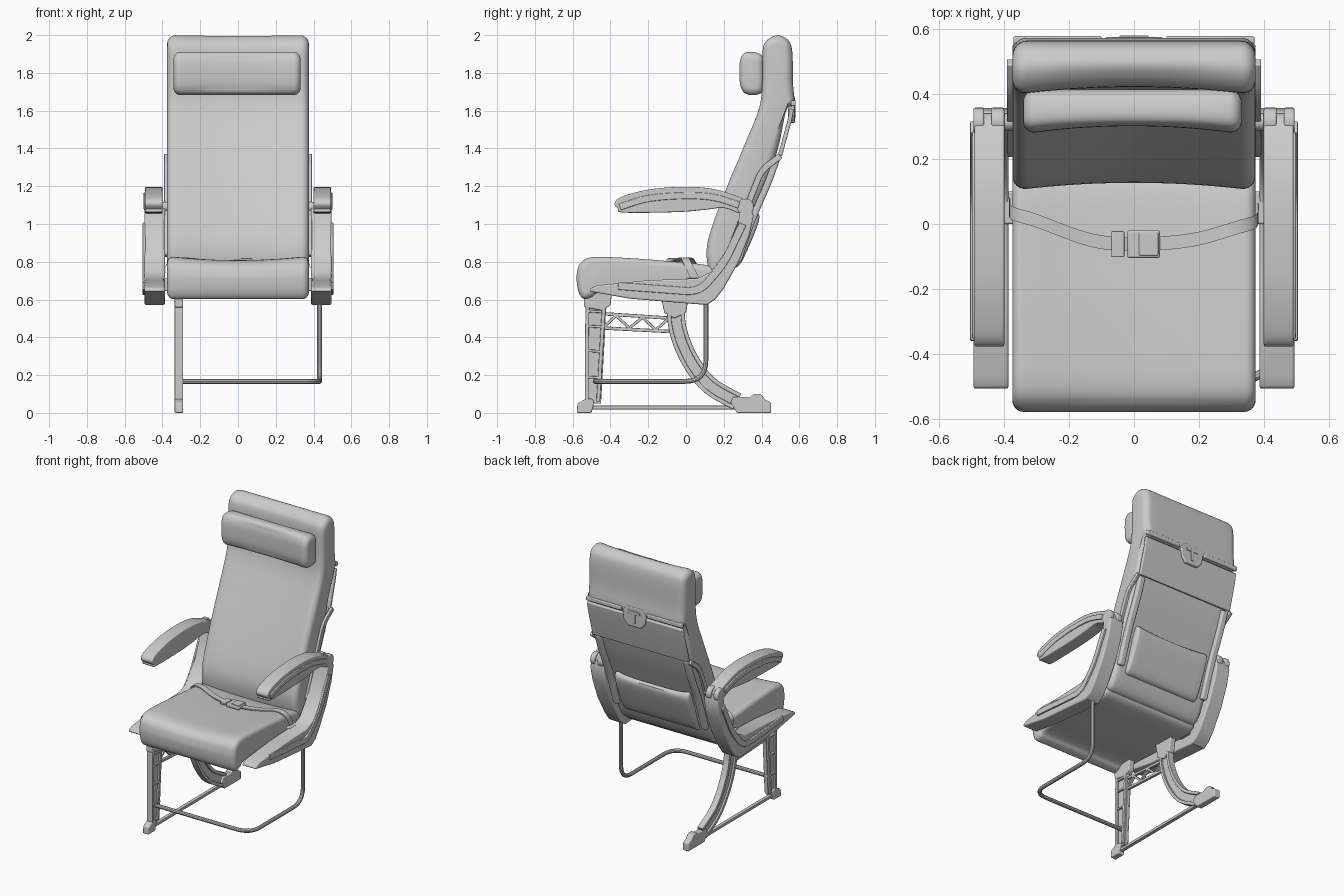
import bpy, bmesh, math
from mathutils import Vector as V

if "Cube" in bpy.data.objects:
    bpy.data.objects.remove(bpy.data.objects["Cube"])


def spline(pts, n=5, closed=True):
    """Catmull-Rom curve through the points."""
    k, out = len(pts), []
    P = [V(p) for p in pts]
    for i in range(k if closed else k - 1):
        g = (lambda j: P[j % k]) if closed else (lambda j: P[min(max(j, 0), k - 1)])
        a, b, c, d = g(i - 1), g(i), g(i + 1), g(i + 2)
        for s in range(n):
            t = s / n
            out.append(0.5 * (2 * b + (c - a) * t + (2 * a - 5 * b + 4 * c - d) * t * t
                              + (3 * b - a - 3 * c + d) * t ** 3))
    return out if closed else out + [P[-1]]


def fillet(pts, r, n=8):
    """Polyline with rounded corners."""
    P = [V(p) for p in pts]
    out = [P[0]]
    for a, b, c in zip(P, P[1:], P[2:]):
        p, q = b + (a - b).normalized() * r, b + (c - b).normalized() * r
        out += [p * (1 - t) ** 2 + b * 2 * t * (1 - t) + q * t * t for t in (i / n for i in range(n + 1))]
    return out + [P[-1]]


def finish(name, bm, bevel=0, mirror=False):
    bmesh.ops.recalc_face_normals(bm, faces=bm.faces)
    me = bpy.data.meshes.new(name)
    bm.to_mesh(me)
    bm.free()
    ob = bpy.data.objects.new(name, me)
    bpy.context.collection.objects.link(ob)
    if bevel:
        m = ob.modifiers.new("bevel", 'BEVEL')
        m.width, m.segments, m.angle_limit = bevel, 3, math.radians(40)
    if mirror:
        ob.modifiers.new("mirror", 'MIRROR')
    return ob


def loft(bm, rings):
    R = [[bm.verts.new(p) for p in r] for r in rings]
    for a, b in zip(R, R[1:]):
        for i in range(len(a)):
            j = (i + 1) % len(a)
            bm.faces.new((a[i], a[j], b[j], b[i]))
    bm.faces.new(R[0])
    bm.faces.new(R[-1][::-1])


def slab(name, poly, x0, x1, bevel=0.006, mirror=False):
    """Side profile (y, z) extruded from x0 to x1."""
    bm = bmesh.new()
    loft(bm, [[(x, p[0], p[1]) for p in poly] for x in (x0, x1)])
    return finish(name, bm, bevel, mirror)


def bar(name, path, w, x0, x1, bevel=0.003, mirror=False):
    """Strip of width w along a side-view path."""
    P, L, R = [V(p) for p in path], [], []
    for i, p in enumerate(P):
        d = (P[min(i + 1, len(P) - 1)] - P[max(i - 1, 0)]).normalized()
        n = V((-d.y, d.x)) * w / 2
        L.append(p + n)
        R.append(p - n)
    return slab(name, L + R[::-1], x0, x1, bevel, mirror)


def cushion(name, pts, half, r, dish=0, way=(0, 1), cx=0):
    """Padded form: profile lofted in x with rounded ends and a dished side."""
    C = spline(pts)
    k = len(C)
    area = sum(C[i].x * C[(i + 1) % k].y - C[i].y * C[(i + 1) % k].x for i in range(k))
    N = []
    for i in range(k):
        d = (C[(i + 1) % k] - C[i - 1]).normalized()
        N.append(V((d.y, -d.x)) * (1 if area > 0 else -1))
    ends = [(half - r + r * math.sin(a), r * (1 - math.cos(a))) for a in (i * math.pi / 12 for i in range(7))]
    st = [(-x, o) for x, o in ends[::-1]]
    st += [((half - r) * (i / 6 - 1), 0) for i in range(1, 12)] + ends
    way = V(way).normalized()
    rings = []
    for x, o in st:
        f = dish * (1 - (x / half) ** 2)
        q = [c - n * (o + f * max(0, n.dot(way))) for c, n in zip(C, N)]
        rings.append([(x + cx, p.x, p.y) for p in q])
    bm = bmesh.new()
    loft(bm, rings)
    return finish(name, bm)


def box(name, c, s, bevel=0.005, mirror=False):
    y, z, a, b = c[1], c[2], s[1] / 2, s[2] / 2
    return slab(name, [(y - a, z - b), (y + a, z - b), (y + a, z + b), (y - a, z + b)],
                c[0] - s[0] / 2, c[0] + s[0] / 2, bevel, mirror)


# Upholstery
cushion("seat", [(-.578, .74), (-.56, .795), (-.5, .828), (-.35, .826), (-.1, .808), (.13, .78), (.17, .71),
                 (.12, .63), (-.2, .63), (-.44, .64), (-.5, .612), (-.54, .603), (-.565, .63), (-.577, .68)],
        .375, .035, .022)
cushion("backrest", [(.11, .78), (.112, .92), (.2, 1.17), (.3, 1.41), (.38, 1.61), (.398, 1.75), (.4, 1.92),
                     (.425, 1.975), (.48, 2.0), (.54, 1.975), (.563, 1.91), (.566, 1.75), (.574, 1.66),
                     (.565, 1.625), (.53, 1.6), (.49, 1.41), (.43, 1.23), (.34, 1.02), (.275, .82),
                     (.21, .69), (.15, .67)], .375, .045, .025, (-1, .3))
cushion("headrest_pillow", [(.277, 1.8), (.282, 1.87), (.31, 1.908), (.37, 1.908), (.41, 1.88), (.415, 1.8),
                            (.41, 1.71), (.37, 1.683), (.31, 1.69), (.283, 1.73)], .337, .04, .025, (-1, 0), -.005)

# Back of the seat: pocket, rims, tray and latch
cushion("back_pocket", [(.24, .78), (.285, .785), (.35, .92), (.388, 1.03), (.37, 1.075), (.335, 1.04), (.27, .88)],
        .29, .02, .04)
bar("back_rim", spline([(.275, .8), (.35, 1.02), (.435, 1.22), (.485, 1.36)], 4, False), .035, .32, .365, .01, True)
bar("tray_table", [(.56, 1.61), (.549, 1.55), (.497, 1.36)], .022, -.372, .372, .006)
box("tray_ledge", (.236, .568, 1.64), (.272, .024, .03), .006, True)
bar("tray_arm", fillet([(.22, .83), (.4, 1.285), (.5, 1.36)], .05), .032, .373, .392, .004, True)
bm = bmesh.new()
outline = [(-.09, 1.64), (-.06, 1.672), (.06, 1.672), (.09, 1.64), (.085, 1.575), (.05, 1.535), (-.05, 1.535), (-.085, 1.575)]
loft(bm, [[(x, y, z) for x, z in outline] for y in (.54, .576)])
finish("latch_plate", bm, .006)
box("latch_handle", (0, .576, 1.6), (.022, .01, .08), .003)
box("latch_bar", (0, .576, 1.635), (.09, .01, .02), .003)

# Side frames
frame = [(-.51, .643), (-.505, .66), (-.47, .675), (-.2, .702), (.06, .712), (.13, .745), (.22, .87), (.275, 1.0),
         (.29, 1.09), (.345, 1.09), (.358, 1.04), (.335, .94), (.28, .8), (.2, .66), (.155, .6), (.11, .572),
         (0, .58), (-.3, .605)]
slab("side_frame", frame, .387, .495, .008, True)
bar("frame_trim", fillet([(-.36, .672), (.07, .64), (.2, .79), (.3, 1.0)], .07), .04, .49, .505, .004, True)
box("frame_bracket", (.38, .05, .68), (.05, .1, .07), .006, True)

# Armrests: body, raised cap and hinge
slab("armrest", spline([(-.378, 1.11), (-.34, 1.145), (-.2, 1.182), (-.02, 1.197), (.13, 1.188), (.25, 1.155),
                        (.33, 1.115), (.335, 1.07), (.29, 1.055), (.2, 1.085), (.1, 1.075), (-.05, 1.063),
                        (-.33, 1.06), (-.36, 1.08)], 4), .4, .492, .012, True)
bar("armrest_trim", spline([(-.35, 1.09), (-.2, 1.135), (0, 1.15), (.15, 1.14), (.28, 1.1)], 5, False),
    .035, .485, .499, .004, True)
hub = [(.315 + .044 * math.cos(a * math.pi / 12), 1.09 + .044 * math.sin(a * math.pi / 12)) for a in range(24)]
slab("armrest_hinge_inner", hub, .4, .44, .006, True)
slab("armrest_hinge_outer", hub, .462, .495, .006, True)
slab("armrest_pin", [(.315 + (y - .315) * .6, 1.09 + (z - 1.09) * .6) for y, z in hub], .37, .49, .003, True)

# Legs: thin webs with raised rails
X0, X1, W0, W1 = -.335, -.29, -.322, -.303
slab("front_leg_web", [(-.53, .05), (-.45, .05), (-.43, .4), (-.42, .63), (-.525, .63), (-.53, .4)], W0, W1, .002)
bar("front_leg_rail", [(-.525, .04), (-.525, .4), (-.52, .63)], .02, X0, X1)
bar("front_leg_rear_rail", [(-.465, .06), (-.445, .4), (-.43, .63)], .02, X0, X1)
for i, z in enumerate((.19, .33, .46, .54)):
    bar(f"front_leg_rib_{i}", [(-.525, z), (-.445, z - .005)], .014, X0, X1)
slab("front_foot", [(-.578, 0), (-.5, 0), (-.485, .06), (-.5, .075), (-.53, .075), (-.575, .05)], X0, X1, .006)
slab("front_leg_mount", [(-.54, .56), (-.44, .54), (-.4, .57), (-.39, .65), (-.54, .65)], X0, X1, .006)
mid = spline([(-.055, .6), (-.045, .45), (.015, .29), (.12, .15), (.27, .06)], 6, False)
bar("rear_leg_web", mid, .085, W0, W1, .002)
for s, n in ((-1, "lower"), (1, "upper")):
    off = []
    for i, p in enumerate(mid):
        d = (mid[min(i + 1, len(mid) - 1)] - mid[max(i - 1, 0)]).normalized()
        off.append(p + V((-d.y, d.x)) * s * .036)
    bar(f"rear_leg_{n}_rail", off, .022, X0, X1)
slab("rear_leg_mount", [(-.115, .53), (-.06, .5), (0, .53), (.02, .65), (-.14, .65)], X0, X1, .006)
slab("rear_foot", [(.27, 0), (.45, 0), (.45, .055), (.42, .07), (.395, .1), (.36, .1), (.34, .085), (.25, .085),
                   (.235, .055)], X0, X1, .006)
bar("floor_rail", [(-.51, .028), (.28, .028)], .02, -.325, -.3)

# Truss between the legs
bar("truss_top", [(-.44, .525), (-.06, .5)], .018, W0, W1)
bar("truss_bottom", [(-.45, .45), (-.07, .43)], .018, W0, W1)
zig = [(-.435, .455), (-.37, .515), (-.3, .45), (-.23, .505), (-.16, .44), (-.09, .5)]
for i, (a, b) in enumerate(zip(zig, zig[1:])):
    bar(f"truss_brace_{i}", [a, b], .015, W0, W1)

# Baggage guard tube
cu = bpy.data.curves.new("baggage_tube", 'CURVE')
cu.dimensions, cu.bevel_depth, cu.bevel_resolution, cu.use_fill_caps = '3D', .0135, 3, True
pts = fillet([(-.31, -.48, .167), (.431, -.48, .167), (.431, .105, .167), (.431, .105, .6)], .11)
sp = cu.splines.new('POLY')
sp.points.add(len(pts) - 1)
for q, p in zip(sp.points, pts):
    q.co = (*p, 1)
tube = bpy.data.objects.new("baggage_tube", cu)
bpy.context.collection.objects.link(tube)
bpy.context.view_layer.objects.active = tube
tube.select_set(True)
bpy.ops.object.convert(target='MESH')

# Lap belt and buckle
path = spline([(-.383, .06, .71), (-.378, .035, .785), (-.3, .01, .818), (-.15, -.045, .806), (-.04, -.062, .8),
               (.08, -.06, .8), (.2, -.045, .808), (.32, -.01, .818), (.378, .01, .785), (.383, .05, .71)], 5, False)
bm = bmesh.new()
loft(bm, [[p + V((0, y, z)) for y, z in ((-.021, -.004), (.021, -.004), (.021, .004), (-.021, .004))] for p in path])
finish("lap_belt", bm)
box("buckle", (.03, -.062, .803), (.1, .085, .024), .006)
box("buckle_tongue", (-.05, -.062, .802), (.04, .08, .012), .003)
box("buckle_lid", (.045, -.062, .815), (.06, .07, .01), .003)

for ob in bpy.data.objects:
    ob.select_set(ob.type == 'MESH')
bpy.ops.object.shade_smooth_by_angle(angle=math.radians(35))
